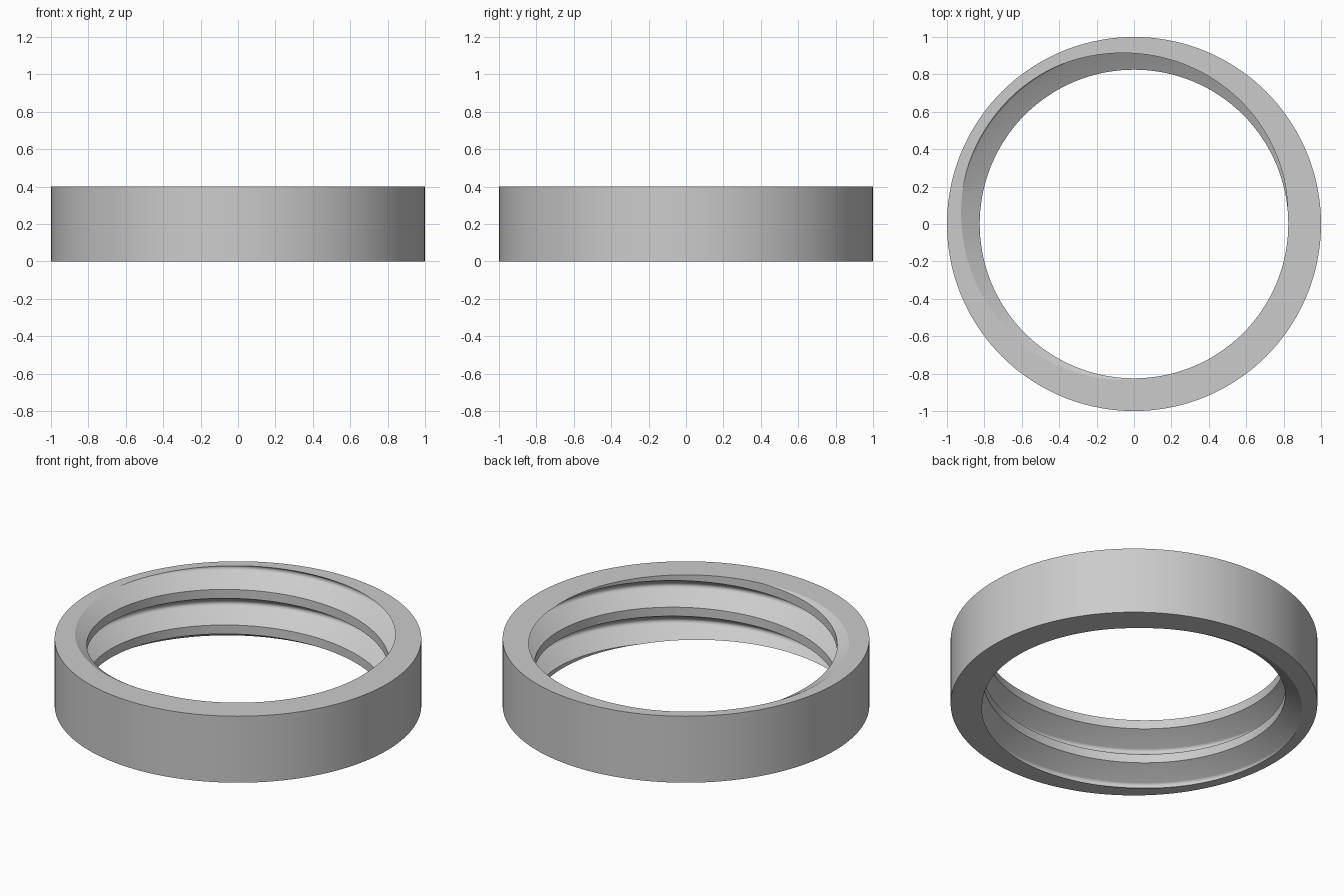
import bpy, bmesh, math

if "Cube" in bpy.data.objects:
    bpy.data.objects.remove(bpy.data.objects["Cube"], do_unlink=True)

OUTER, BORE, HEIGHT = 1.0, 0.825, 0.4
PITCH, ROOT_ROUND = 0.214, 0.02
CREST_ANGLE = math.radians(-40)     # where a crest runs out through the top rim
SEGMENTS, ROOT_STEPS = 144, 8


def thread_profile():
    """One turn of a 60 degree thread as (height, radius), starting mid-crest."""
    flank = math.radians(60)
    centre = BORE + PITCH * 3 / 8 * math.tan(flank) - 2 * ROOT_ROUND
    points = [(PITCH / 8, BORE)]
    for i in range(ROOT_STEPS + 1):
        a = flank * (2 * i / ROOT_STEPS - 1)
        points.append((PITCH / 2 + ROOT_ROUND * math.sin(a), centre + ROOT_ROUND * math.cos(a)))
    points.append((PITCH * 7 / 8, BORE))
    return points


def radius_at(wall, z):
    for (z0, r0), (z1, r1) in zip(wall, wall[1:]):
        if z0 <= z <= z1:
            return r0 + (r1 - r0) * (z - z0) / (z1 - z0)
    return BORE


def section(theta, profile):
    """Closed wall section at one angle, with the thread cut off at both rims."""
    lift = HEIGHT + PITCH * (theta - CREST_ANGLE) / math.tau
    wall = [(lift + PITCH * k + u, r) for k in range(-5, 3) for u, r in profile]
    low, high = radius_at(wall, 0), radius_at(wall, HEIGHT)
    inner = [(0, low) if z < 0 else (HEIGHT, high) if z > HEIGHT else (z, r) for z, r in wall]
    return inner + [(HEIGHT, OUTER), (0, OUTER)]


# Plain grey metal
grey = bpy.data.materials.new("grey")
grey.use_nodes = True
colour = (0.6, 0.6, 0.6, 1)
grey.diffuse_color = colour
grey.node_tree.nodes["Principled BSDF"].inputs["Base Color"].default_value = colour

# Ring with a right-handed internal thread, swept section by section
bm = bmesh.new()
profile = thread_profile()
columns = []
for j in range(SEGMENTS + 1):
    theta = math.tau * j / SEGMENTS
    columns.append([bm.verts.new((r * math.cos(theta), r * math.sin(theta), z))
                    for z, r in section(theta, profile)])
for a, b in zip(columns, columns[1:]):
    for i in range(len(a)):
        n = (i + 1) % len(a)
        bm.faces.new((a[i], b[i], b[n], a[n]))
bmesh.ops.remove_doubles(bm, verts=bm.verts, dist=0.00001)
bmesh.ops.recalc_face_normals(bm, faces=bm.faces)

mesh = bpy.data.meshes.new("threaded_ring")
bm.to_mesh(mesh)
bm.free()
mesh.materials.append(grey)
ring = bpy.data.objects.new("threaded_ring", mesh)
bpy.context.collection.objects.link(ring)

# Smooth walls and thread roots, crisp rims and crests
bpy.ops.object.select_all(action='DESELECT')
ring.select_set(True)
bpy.context.view_layer.objects.active = ring
bpy.ops.object.shade_smooth_by_angle(angle=math.radians(25))
